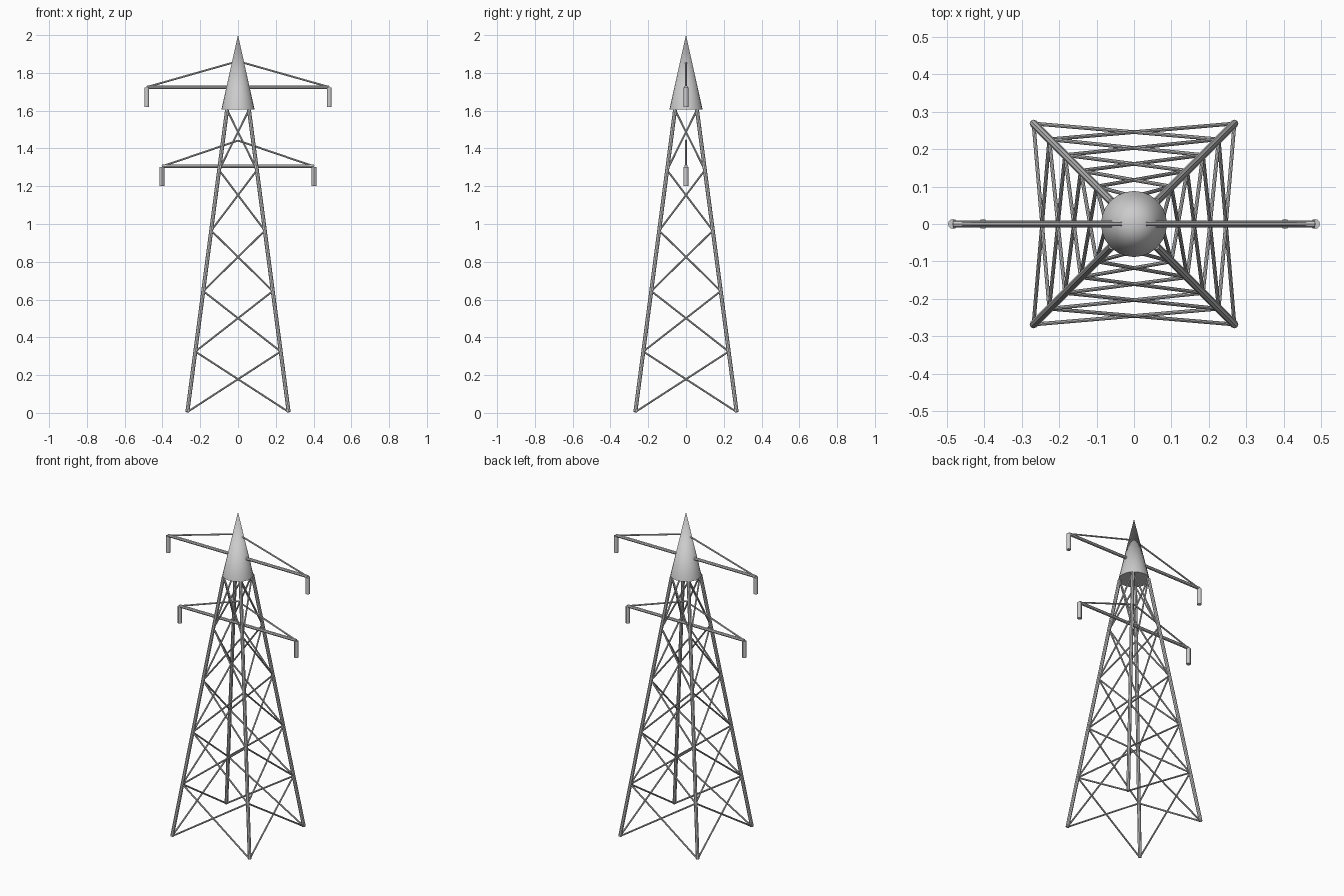
import bpy
from mathutils import Vector

if "Cube" in bpy.data.objects:
    bpy.data.objects.remove(bpy.data.objects["Cube"])

BASE_Z, TOP_Z = 0.005, 1.605
BASE_W, TOP_W = 0.268, 0.058
BAYS = 5


def smooth(obj):
    bpy.ops.object.select_all(action='DESELECT')
    obj.select_set(True)
    bpy.context.view_layer.objects.active = obj
    bpy.ops.object.shade_smooth_by_angle()


def bar(name, a, b, radius, sides=8):
    """Round bar between two points."""
    a, b = Vector(a), Vector(b)
    d = b - a
    bpy.ops.mesh.primitive_cylinder_add(vertices=sides, radius=radius, depth=d.length,
                                        location=(a + b) / 2,
                                        rotation=d.to_track_quat('Z', 'Y').to_euler())
    obj = bpy.context.object
    obj.name = name
    smooth(obj)
    return obj


def corner(i, level):
    """Point on leg i at a bay level."""
    t = level / BAYS
    w = BASE_W + (TOP_W - BASE_W) * t
    sx, sy = [(-1, -1), (1, -1), (1, 1), (-1, 1)][i % 4]
    return (sx * w, sy * w, BASE_Z + (TOP_Z - BASE_Z) * t)


# Corner legs and crossed bracing on each face
for i in range(4):
    bar("leg", corner(i, 0), corner(i, BAYS), 0.0105)
    for level in range(BAYS):
        bar("cross_brace", corner(i, level), corner(i + 1, level + 1), 0.005)
        bar("cross_brace", corner(i + 1, level), corner(i, level + 1), 0.005)

# Pointed cap
bpy.ops.mesh.primitive_cone_add(vertices=24, radius1=0.088, radius2=0, depth=2 - TOP_Z,
                                location=(0, 0, (2 + TOP_Z) / 2))
cap = bpy.context.object
cap.name = "peak_cone"
smooth(cap)

# Cross arms with tie rods and hanging insulators
for label, reach, z in (("lower", 0.403, 1.305), ("upper", 0.483, 1.725)):
    bar(label + "_arm", (-reach, 0, z), (reach, 0, z), 0.0095)
    for s in (-1, 1):
        bar(label + "_tie", (s * reach, 0, z), (0, 0, z + 0.137), 0.005)
        bar(label + "_insulator", (s * reach, 0, z - 0.105), (s * reach, 0, z - 0.002), 0.013, 12)
